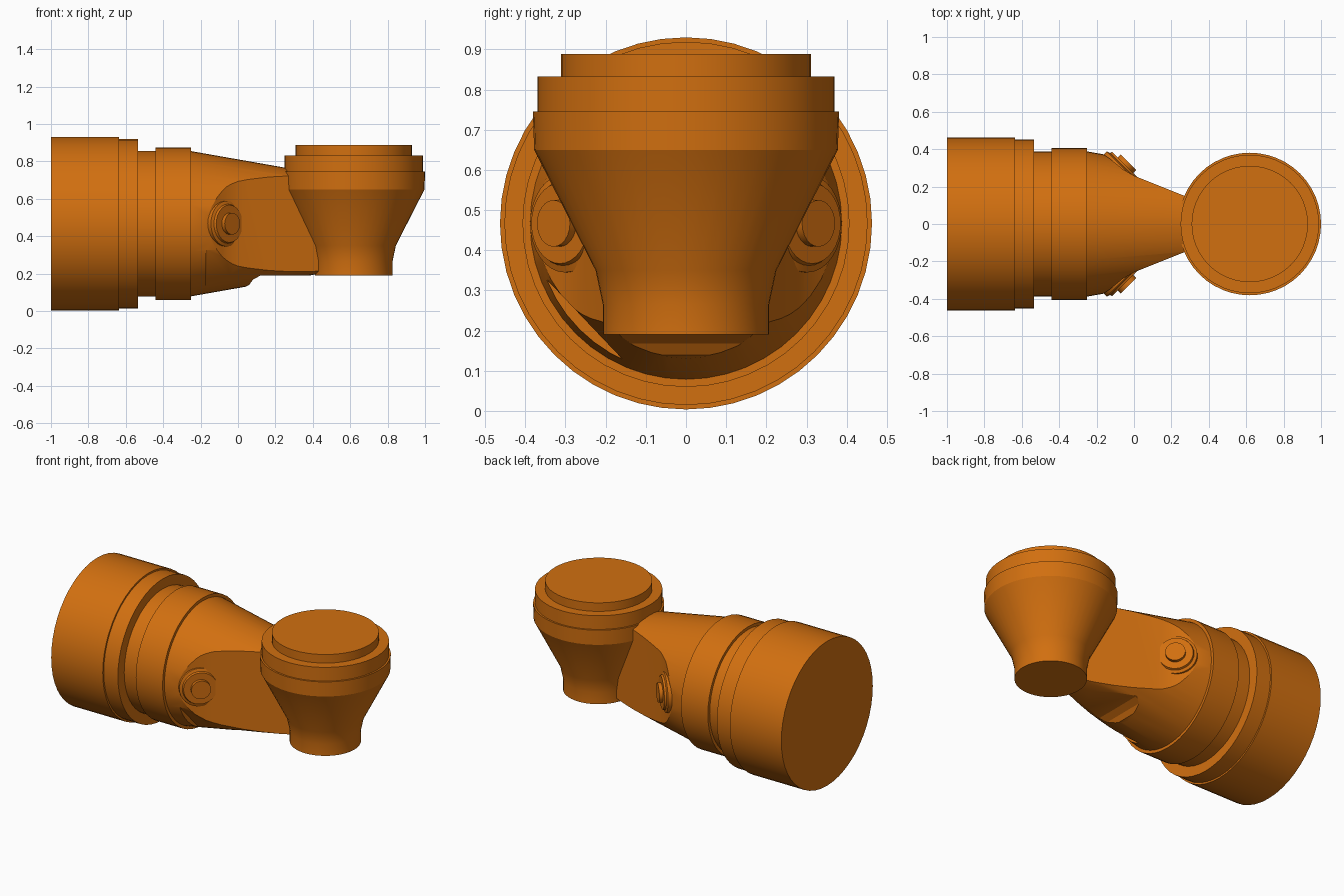
import bpy, bmesh, math
from mathutils import Vector

cube = bpy.data.objects.get("Cube")
if cube:
    bpy.data.objects.remove(cube, do_unlink=True)

orange = bpy.data.materials.new("orange")
color = (0.64, 0.16, 0.005, 1)
orange.diffuse_color = color
orange.use_nodes = True
orange.node_tree.nodes["Principled BSDF"].inputs["Base Color"].default_value = color

AXIS_Z = 0.467   # height of the barrel axis


def add_object(name, bm):
    bmesh.ops.recalc_face_normals(bm, faces=bm.faces)
    mesh = bpy.data.meshes.new(name)
    bm.to_mesh(mesh)
    bm.free()
    mesh.materials.append(orange)
    ob = bpy.data.objects.new(name, mesh)
    bpy.context.collection.objects.link(ob)
    return ob


def select(ob):
    bpy.ops.object.select_all(action="DESELECT")
    ob.select_set(True)
    bpy.context.view_layer.objects.active = ob


def smooth(ob):
    select(ob)
    bpy.ops.object.shade_smooth_by_angle(angle=math.radians(25))


def lathe(name, profile, origin, axis, segments=40):
    """Closed solid of revolution from (distance along axis, radius) pairs."""
    bm = bmesh.new()
    turn = Vector(axis).to_track_quat("Z", "Y")
    rings = []
    for d, r in profile:
        rings.append([])
        for i in range(segments):
            a = math.tau * i / segments
            p = turn @ Vector((r * math.cos(a), r * math.sin(a), d))
            rings[-1].append(bm.verts.new(p + Vector(origin)))
    for low, high in zip(rings, rings[1:]):
        for i in range(segments):
            j = (i + 1) % segments
            bm.faces.new((low[i], low[j], high[j], high[i]))
    bm.faces.new(rings[0])
    bm.faces.new(rings[-1])
    return add_object(name, bm)


def prism(name, points, place, start, end):
    """Extrude a 2D outline; place(u, v, w) gives the 3D position."""
    bm = bmesh.new()
    a = [bm.verts.new(place(u, v, start)) for u, v in points]
    b = [bm.verts.new(place(u, v, end)) for u, v in points]
    for i in range(len(a)):
        j = (i + 1) % len(a)
        bm.faces.new((a[i], a[j], b[j], b[i]))
    bm.faces.new(a)
    bm.faces.new(b)
    return add_object(name, bm)


def cut(ob, cutter):
    cutter.hide_render = True
    mod = ob.modifiers.new("cut", "BOOLEAN")
    mod.operation = "DIFFERENCE"
    mod.solver = "EXACT"
    mod.object = cutter
    select(ob)
    bpy.ops.object.modifier_apply(modifier=mod.name)
    bpy.data.objects.remove(cutter, do_unlink=True)


# Stepped barrel lying along x
barrel = lathe("barrel", [(-1, .463), (-.635, .463), (-.635, .452), (-.535, .452),
                          (-.535, .388), (-.44, .388), (-.44, .407), (-.25, .407)],
               (0, 0, AXIS_Z), (1, 0, 0), 48)
smooth(barrel)

# Tapered neck, trimmed flat at the sides and underneath
neck = lathe("neck", [(-.30, .397), (-.25, .388), (.5, .256)], (0, 0, AXIS_Z), (1, 0, 0), 48)
for side in (1, -1):
    outline = [(-.17, .376), (-.13, .35), (-.06, .293), (0, .258), (.27, .15),
               (.6, .02), (.6, .6), (-.17, .6)]
    cut(neck, prism("side_cutter", outline,
                    lambda u, v, w, s=side: (u, s * v, w), -.1, 1.1))
under = [(.02, .10), (.03, .125), (.06, .14), (.08, .168), (.12, .19), (.6, .19), (.6, -.1), (.02, -.1)]
cut(neck, prism("under_cutter", under, lambda u, v, w: (u, w, v), -.6, .6))
cut(neck, prism("chamfer_cutter", [(-.40, .383), (-.10, .068), (-.5, 0)],
                lambda u, v, w: (w, u, v), -.17, .1))
smooth(neck)

# Upright flared head with a stepped cap
head = lathe("head", [(.19, .207), (.265, .207), (.35, .225), (.65, .378), (.745, .381),
                      (.745, .37), (.833, .37), (.833, .311), (.888, .311)],
             (.619, 0, 0), (0, 0, 1), 48)
smooth(head)

# Pivot bolt with a bevelled washer on each side
for side, label in ((1, "back"), (-1, "front")):
    origin, axis = (-.18, side * .18, AXIS_Z), (1, side, 0)
    smooth(lathe(label + "_washer", [(.08, .122), (.172, .122), (.178, .105), (.19, .10)],
                 origin, axis, 32))
    smooth(lathe(label + "_bolt", [(.1, .058), (.212, .058)], origin, axis, 24))
